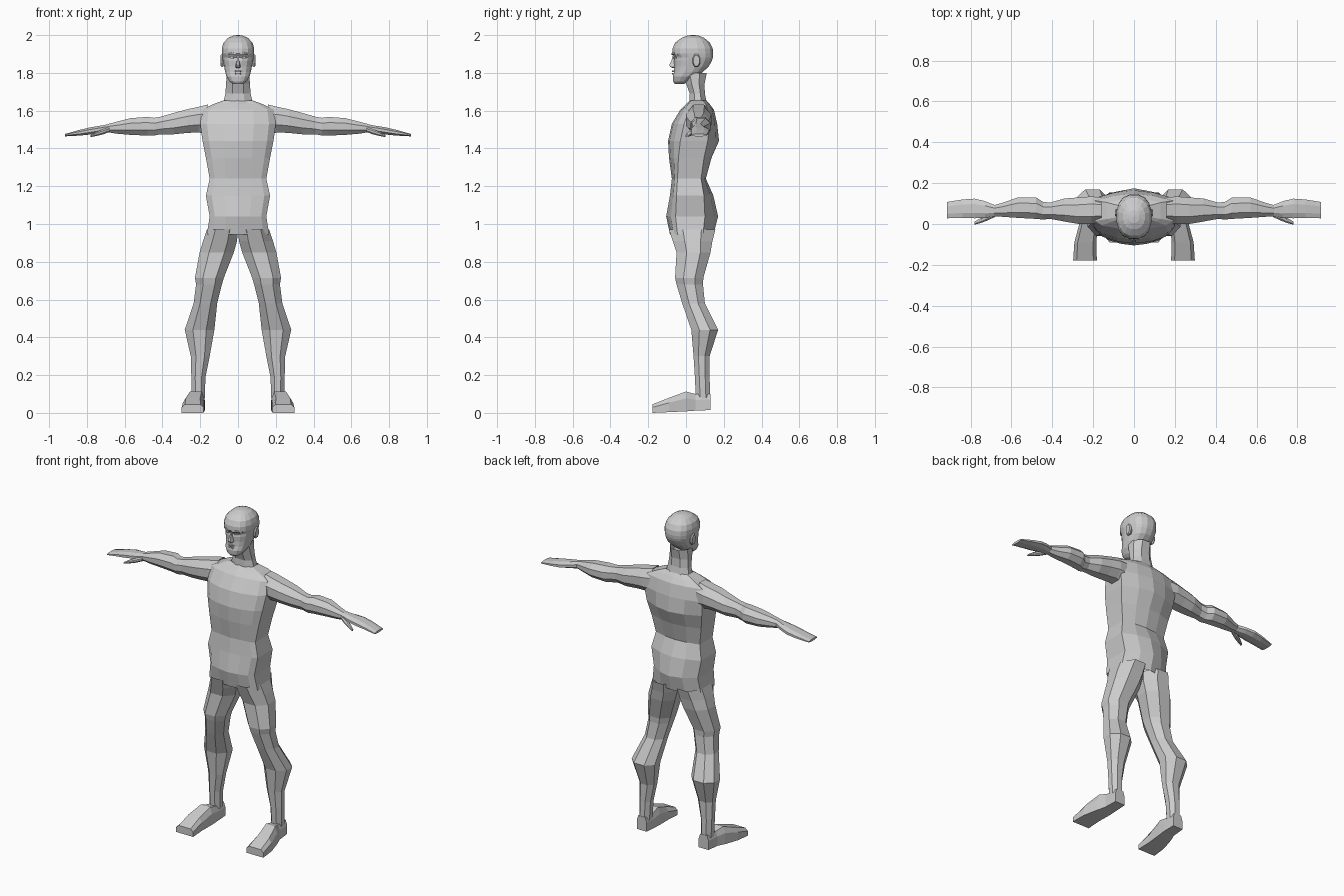
import bpy, bmesh, math
from mathutils import Vector

grey = bpy.data.materials.new("clay grey")
grey.diffuse_color = (0.6, 0.6, 0.6, 1)


def loft(name, rings, caps=(True, True)):
    """Skin a list of equal-length point rings into one flat-shaded object."""
    bm = bmesh.new()
    vs = [[bm.verts.new(p) for p in r] for r in rings]
    n = len(vs[0])
    for a, b in zip(vs, vs[1:]):
        for i in range(n):
            j = (i + 1) % n
            bm.faces.new((a[i], a[j], b[j], b[i]))
    if caps[0]:
        bm.faces.new(vs[0])
    if caps[1]:
        bm.faces.new(vs[-1])
    bmesh.ops.remove_doubles(bm, verts=bm.verts, dist=0.0005)
    bmesh.ops.recalc_face_normals(bm, faces=bm.faces)
    me = bpy.data.meshes.new(name)
    bm.to_mesh(me)
    bm.free()
    me.materials.append(grey)
    ob = bpy.data.objects.new(name, me)
    bpy.context.collection.objects.link(ob)
    return ob


OCT = [(1, .4), (.45, 1), (-.45, 1), (-1, .4), (-1, -.4), (-.45, -1), (.45, -1), (1, -.4)]
BOX = [(1, -1), (1, .3), (.7, 1), (-.7, 1), (-1, .3), (-1, -1)]


def fit(shape, a0, a1, b0, b1):
    """Scale a unit section to the given two ranges."""
    return [((a0 + a1) / 2 + u * (a1 - a0) / 2, (b0 + b1) / 2 + v * (b1 - b0) / 2) for u, v in shape]


# Torso: z, half width, front y, side-front y, side-back y, spine y
def torso_ring(z, w, f, sf, sb, b):
    half = [(w * .42, f + .008), (w * .82, f + (sf - f) * .5), (w, sf), (w, sb), (w * .5, b - (b - sb) * .3)]
    pts = [(0, f)] + half + [(0, b)] + [(-x, y) for x, y in reversed(half)]
    return [(x, y, z) for x, y in pts]


torso = [(.945, .165, -.085, -.045, .09, .145), (1.04, .15, -.105, -.055, .10, .17),
         (1.15, .17, -.085, -.05, .095, .145), (1.24, .15, -.075, -.045, .08, .105),
         (1.35, .17, -.09, -.04, .095, .135), (1.44, .188, -.095, -.03, .115, .175),
         (1.53, .20, -.075, -.01, .125, .165), (1.605, .19, -.03, .015, .115, .148),
         (1.635, .13, 0, .025, .105, .125), (1.655, .075, .02, .035, .09, .108)]
loft("torso", [torso_ring(*t) for t in torso], (False, False))

# Neck, leaning forward
neck = [(1.65, .076, .018, .108), (1.69, .067, .02, .10), (1.74, .063, .002, .098), (1.80, .06, -.02, .11)]
loft("neck", [[(x, y, z) for x, y in fit(OCT, -w, w, f, b)] for z, w, f, b in neck], (False, False))

# Head: z, half width, front y, back y
head = [(1.742, .028, -.06, -.01), (1.755, .046, -.068, .02), (1.78, .062, -.070, .055),
        (1.805, .069, -.064, .09), (1.835, .075, -.062, .122), (1.865, .081, -.064, .138),
        (1.882, .084, -.060, .143), (1.902, .087, -.074, .145), (1.93, .087, -.072, .142),
        (1.96, .078, -.058, .127), (1.985, .054, -.025, .097), (1.997, .026, .005, .068), (2, .006, .03, .045)]
rings = []
for z, w, f, b in head:
    c, d = (f + b) / 2, (b - f) / 2
    r = []
    for i in range(16):
        t = math.tau * (i + .5) / 16
        s, k = math.sin(t), math.cos(t)
        r.append((w * math.copysign(abs(k) ** .85, k), c + d * math.copysign(abs(s) ** .85, s) * 1.01, z))
    rings.append(r)
loft("head", rings)

# Nose and lips: z, half width, front y, back y
nose = [(1.825, .012, -.070, -.04), (1.832, .019, -.084, -.04), (1.842, .016, -.088, -.04),
        (1.868, .008, -.076, -.04), (1.893, .010, -.070, -.04)]
loft("nose", [[(w, b, z), (w * .5, f, z), (-w * .5, f, z), (-w, b, z)] for z, w, f, b in nose])
for name, z in (("upper_lip", 1.808), ("lower_lip", 1.795)):
    loft(name, [[(x, -.045, z - h), (x, y, z - h * .6), (x, y, z + h * .6), (x, -.045, z + h)]
                for x, y, h in ((-.026, -.058, .002), (-.01, -.074, .006), (.01, -.074, .006), (.026, -.058, .002))])

for side, s in (("right", -1), ("left", 1)):
    def part(name, pts, caps=(True, True)):
        loft(side + "_" + name, [[(s * x, y, z) for x, y, z in r] for r in pts], caps)

    # Brow, eyelid and ear
    part("brow", [[(x, -.04, z - .004), (x, y, z - .003), (x, y, z + .005), (x, -.04, z + .009)]
                  for x, y, z in ((.01, -.078, 1.897), (.035, -.074, 1.904), (.062, -.048, 1.897))])
    part("eye", [[(x, -.03, 1.88 - h), (x, y, 1.88 - h * .5), (x, y, 1.88 + h * .5), (x, -.03, 1.88 + h)]
                 for x, y, h in ((.016, -.058, .003), (.026, -.066, .008), (.038, -.062, .008), (.05, -.046, .003))])
    part("ear", [[(x, y, z) for y, z in fit(OCT, .055 - a, .055 + a, 1.865 - h, 1.865 + h)]
                 for x, a, h in ((.068, .014, .026), (.086, .02, .034), (.093, .016, .028))])

    # Arm: x, y range, z range
    arm = [(.16, .005, .13, 1.475, 1.632), (.21, .0, .135, 1.485, 1.620), (.27, .0, .13, 1.482, 1.607),
           (.34, .012, .125, 1.475, 1.588), (.41, .025, .105, 1.475, 1.568), (.445, .022, .108, 1.468, 1.562),
           (.48, .025, .13, 1.468, 1.567), (.57, .03, .13, 1.472, 1.560), (.64, .035, .105, 1.478, 1.542),
           (.685, .038, .092, 1.485, 1.530)]
    part("arm", [[(x, y, z) for y, z in fit(OCT, *a)] for x, *a in arm], (False, False))

    # Mitten hand and thumb
    hand = [(.68, .038, .092, 1.486, 1.530), (.73, .03, .112, 1.482, 1.520), (.78, .028, .124, 1.474, 1.512),
            (.84, .03, .120, 1.468, 1.498), (.915, .028, .108, 1.464, 1.477)]
    part("hand", [[(x, y, z) for y, z in fit(OCT, *a)] for x, *a in hand])
    thumb = [(.68, .035, .065, 1.487, 1.512), (.715, .018, .05, 1.474, 1.502),
             (.75, .005, .03, 1.466, 1.488), (.78, -.003, .012, 1.460, 1.470)]
    part("thumb", [[(x, y, z) for y, z in fit(OCT, *a)] for x, *a in thumb])

    # Leg: z, x range, y range
    leg = [(.97, .0, .165, -.09, .155), (.91, .005, .185, -.07, .14), (.85, .022, .203, -.05, .13),
           (.715, .075, .228, -.058, .092), (.68, .085, .222, -.05, .09), (.58, .11, .235, -.02, .10),
           (.44, .125, .282, .028, .17), (.30, .15, .25, .04, .125), (.19, .172, .247, .047, .125),
           (.08, .176, .245, .052, .128)]
    part("leg", [[(x, y, z) for x, y in fit(OCT, *a)] for z, *a in leg], (False, False))

    # Foot: y, x range, z range
    foot = [(.13, .178, .245, .015, .10), (.05, .176, .25, .012, .10), (0, .178, .268, .008, .113),
            (-.09, .184, .292, .004, .08), (-.178, .182, .298, 0, .045)]
    part("foot", [[(x, y, z) for x, z in fit(BOX, *a)] for y, *a in foot])
